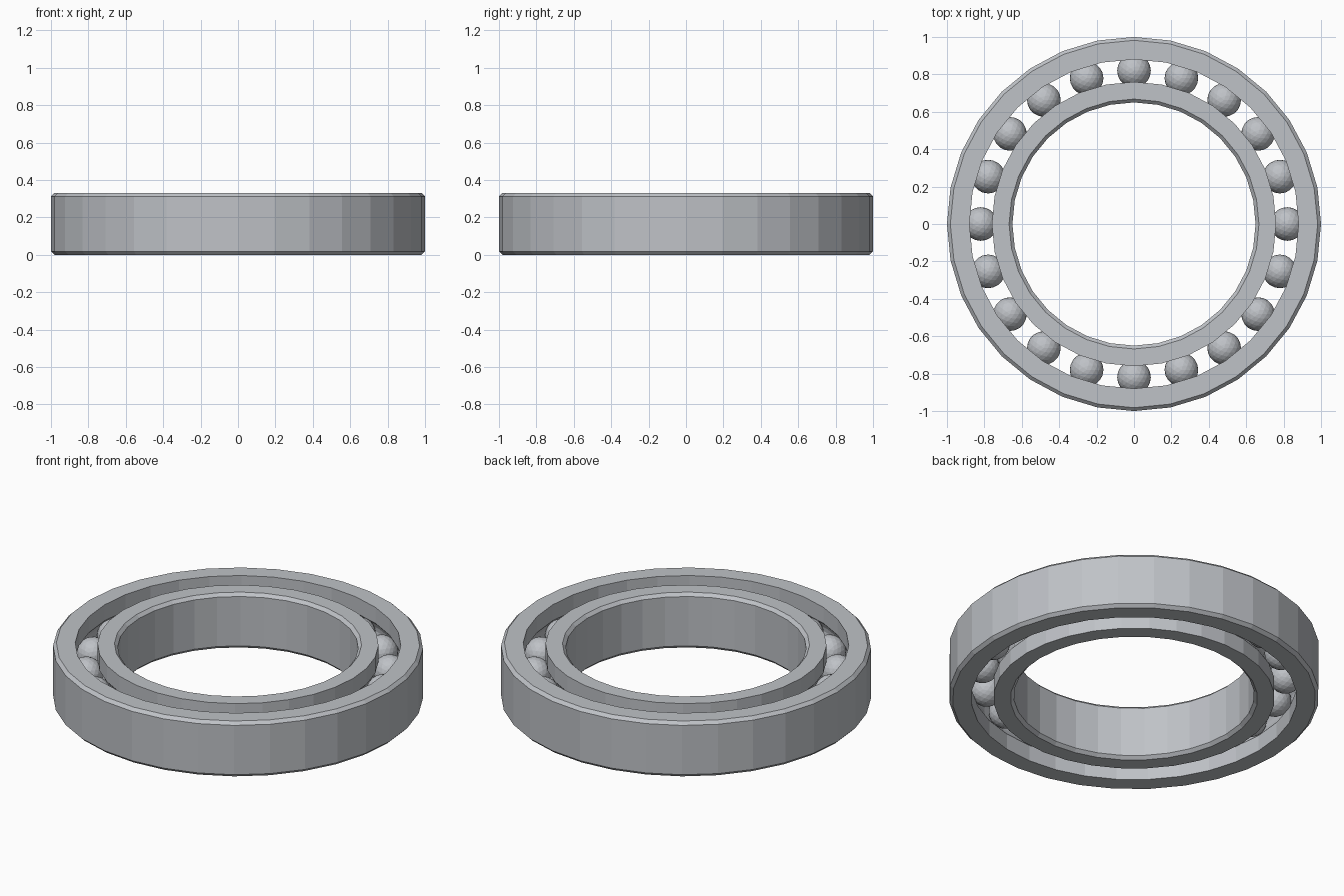
import bpy, bmesh
from math import sin, cos, pi, tau, sqrt, acos

cube = bpy.data.objects.get("Cube")
if cube:
    bpy.data.objects.remove(cube, do_unlink=True)

SIDES, BALLS = 32, 20
HEIGHT, MID = 0.33, 0.165
PITCH, BALL_R = 0.82, 0.09
GROOVE_R, HALF_GAP, CHAMFER = 0.092, 0.06, 0.018

steel = bpy.data.materials.new("brushed steel")
steel.use_nodes = True
colour = (0.52, 0.54, 0.57, 1)
steel.diffuse_color = colour
steel.node_tree.nodes["Principled BSDF"].inputs["Base Color"].default_value = colour


def add_object(name, bm):
    mesh = bpy.data.meshes.new(name)
    bm.to_mesh(mesh)
    bm.free()
    mesh.materials.append(steel)
    obj = bpy.data.objects.new(name, mesh)
    bpy.context.collection.objects.link(obj)


def ring(name, rim, side):
    """Lathe a chamfered ring with a ball groove; side is +1 outer, -1 inner."""
    wall = PITCH + side * HALF_GAP
    face = rim - side * CHAMFER
    profile = [(wall, 0), (face, 0), (rim, CHAMFER), (rim, HEIGHT - CHAMFER),
               (face, HEIGHT), (wall, HEIGHT)]
    # Ball groove, from its upper lip down to the lower one
    lip = acos(HALF_GAP / GROOVE_R)
    for i in range(7):
        a = lip * (1 - i / 3)
        profile.append((PITCH + side * GROOVE_R * cos(a), MID + GROOVE_R * sin(a)))
    bm = bmesh.new()
    loops = [[bm.verts.new((r * cos(tau * k / SIDES), r * sin(tau * k / SIDES), z))
              for r, z in profile] for k in range(SIDES)]
    n = len(profile)
    for k in range(SIDES):
        a, b = loops[k], loops[(k + 1) % SIDES]
        for i in range(n):
            j = (i + 1) % n
            bm.faces.new((a[i], b[i], b[j], a[j]))
    bmesh.ops.recalc_face_normals(bm, faces=bm.faces)
    add_object(name, bm)


# Inner and outer races
ring("outer_ring", 1.0, 1)
ring("inner_ring", 0.65, -1)

# Faceted balls running between the races
for k in range(BALLS):
    a = tau * k / BALLS
    bm = bmesh.new()
    bmesh.ops.create_icosphere(bm, subdivisions=3, radius=BALL_R)
    bmesh.ops.translate(bm, verts=bm.verts, vec=(PITCH * cos(a), PITCH * sin(a), MID))
    add_object(f"ball_{k + 1}", bm)
